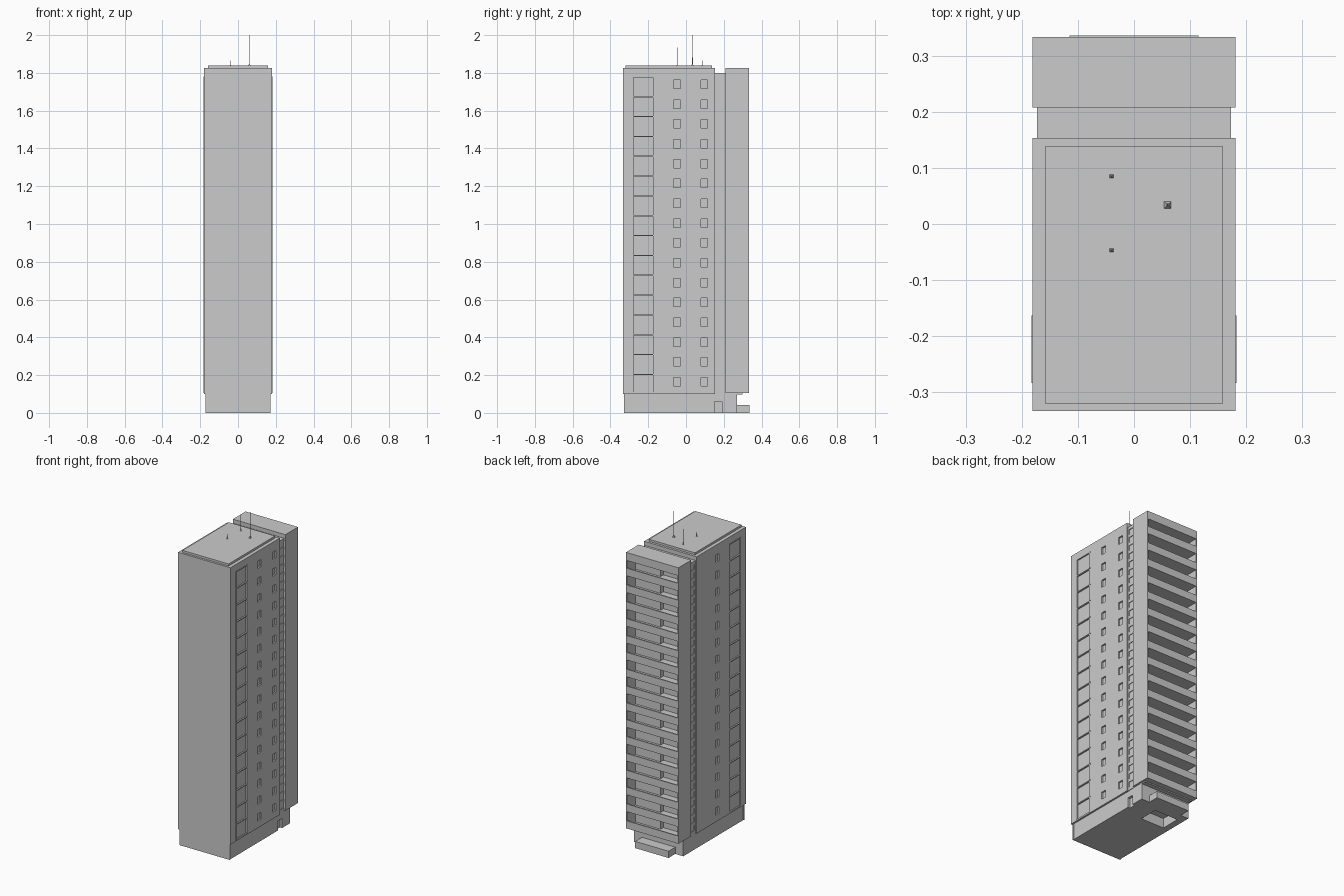
import bpy, bmesh
from mathutils import Matrix, Vector

if "Cube" in bpy.data.objects:
    bpy.data.objects.remove(bpy.data.objects["Cube"])

FLOORS, PITCH, Z0, TOP = 16, 0.105, 0.102, 1.825


def boxes(name, spans):
    """One object from boxes given as (x0, x1, y0, y1, z0, z1)."""
    bm = bmesh.new()
    for x0, x1, y0, y1, z0, z1 in spans:
        mid = Vector(((x0 + x1) / 2, (y0 + y1) / 2, (z0 + z1) / 2))
        size = (abs(x1 - x0), y1 - y0, z1 - z0, 1)
        bmesh.ops.create_cube(bm, size=1, matrix=Matrix.Translation(mid) @ Matrix.Diagonal(size))
    me = bpy.data.meshes.new(name)
    bm.to_mesh(me)
    bm.free()
    ob = bpy.data.objects.new(name, me)
    bpy.context.collection.objects.link(ob)
    return ob


def carve(ob, spans):
    """Cut box recesses and bake the result."""
    cutter = boxes("cutter", spans)
    cutter.hide_render = True
    mod = ob.modifiers.new("recesses", 'BOOLEAN')
    mod.operation, mod.solver, mod.object = 'DIFFERENCE', 'EXACT', cutter
    bpy.context.view_layer.update()
    me = bpy.data.meshes.new_from_object(ob.evaluated_get(bpy.context.evaluated_depsgraph_get()))
    ob.modifiers.clear()
    ob.data = me
    bpy.data.objects.remove(cutter)


def cone(name, r1, r2, z0, z1, x, y, sides):
    bm = bmesh.new()
    bmesh.ops.create_cone(bm, cap_ends=True, segments=sides, radius1=r1, radius2=r2, depth=z1 - z0,
                          matrix=Matrix.Translation((x, y, (z0 + z1) / 2)) @ Matrix.Rotation(0.7854, 4, 'Z'))
    me = bpy.data.meshes.new(name)
    bm.to_mesh(me)
    bm.free()
    bpy.context.collection.objects.link(bpy.data.objects.new(name, me))


floors = [Z0 + i * PITCH for i in range(FLOORS)]

# main tower with stair glazing channels and small side windows
tower = boxes("main_tower", [(-0.181, 0.181, -0.333, 0.153, 0.1, TOP)])
cuts = [(s * 0.174, s * 0.2, -0.28, -0.17, 0.11, 1.78) for s in (-1, 1)]
for z in floors:
    for s, y in ((1, -0.065), (1, 0.08), (-1, -0.065)):
        cuts.append((s * 0.171, s * 0.2, y, y + 0.035, z + 0.04, z + 0.085))
carve(tower, cuts)

# stair glazing frames on both sides
frames = []
for s in (-1, 1):
    for y in (-0.28, -0.173):
        frames.append((s * 0.172, s * 0.1825, y - 0.001, y + 0.003, 0.105, 1.78))
    for z in floors:
        frames.append((s * 0.172, s * 0.1825, -0.283, -0.163, z + PITCH - 0.006, z + PITCH))
boxes("stair_window_frames", frames)

# recessed link between the two volumes, with louvres
boxes("link_block", [(-0.169, 0.169, 0.15, 0.21, 0.1, 1.8),
                     (-0.173, 0.173, 0.15, 0.162, 0.1, 1.8),
                     (-0.173, 0.173, 0.15, 0.21, 1.78, 1.8)])
boxes("link_louvres", [(s * 0.16, s * 0.173, 0.155, 0.209, z + d, z + d + 0.02)
                       for s in (-1, 1) for z in floors for d in (0.0, 0.0525)])

# rear balcony volume: side fins, roof header, stepped inner wall
boxes("balcony_frame", [
    (-0.181, -0.173, 0.208, 0.333, 0.105, TOP),
    (0.173, 0.181, 0.208, 0.333, 0.105, TOP),
    (-0.174, 0.174, 0.208, 0.333, 1.775, TOP)])
boxes("balcony_inner_wall", [(-0.174, 0.174, 0.208, 0.222, 0.105, 1.78),
                             (0.0, 0.174, 0.215, 0.25, 0.105, 1.78)])
boxes("balcony_slabs", [(-0.174, 0.174, 0.215, 0.33, z + 0.003, z + 0.013) for z in floors])
boxes("balcony_parapets", [(-0.174, 0.174, 0.325, 0.333, z + 0.003, z + 0.05) for z in floors])

# ground floor with side doorways and underside recess
base = boxes("ground_floor", [(-0.17, 0.17, -0.322, 0.27, 0.0, 0.104)])
carve(base, [(0.155, 0.2, 0.15, 0.19, -0.01, 0.06),
             (-0.13, 0.03, 0.1, 0.22, -0.01, 0.06)])
boxes("front_wall_panel", [(-0.173, 0.173, -0.328, -0.32, 0.0, 0.102)])
boxes("rear_overhang_soffit", [(-0.17, 0.17, 0.26, 0.298, 0.098, 0.107)])
boxes("entrance_porch", [(-0.115, 0.115, 0.268, 0.336, 0.0, 0.042)])

# roof slab and antennas
boxes("roof_slab", [(-0.159, 0.159, -0.32, 0.138, TOP - 0.005, 1.838)])
for x, y, top, r in ((0.06, 0.034, 2.0, 0.010), (-0.04, 0.085, 1.935, 0.006), (-0.04, -0.047, 1.935, 0.006)):
    cone("antenna_foot", r, r * 0.35, 1.836, 1.836 + r, x, y, 4)
    cone("antenna_mast", r * 0.2, r * 0.12, 1.84, top, x, y, 6)
